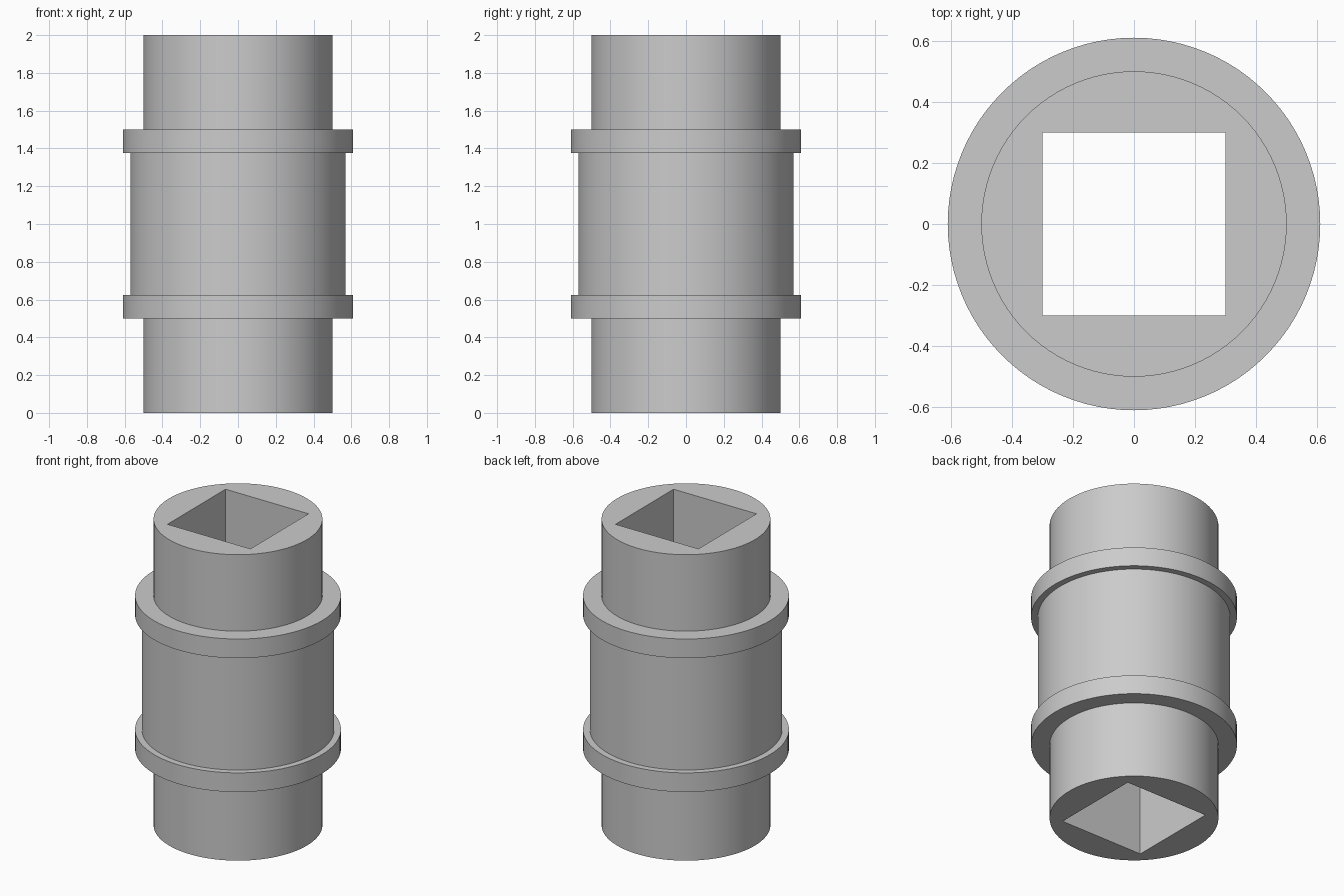
import bpy
import bmesh
import math

SEGMENTS = 96
HEIGHT = 2.0
BORE = 0.6

cube = bpy.data.objects.get("Cube")
if cube:
    bpy.data.objects.remove(cube, do_unlink=True)

# Plain grey metal
grey = bpy.data.materials.new("plain_grey")
grey.use_nodes = True
colour = (0.6, 0.6, 0.6, 1.0)
grey.diffuse_color = colour
grey.node_tree.nodes["Principled BSDF"].inputs["Base Color"].default_value = colour


def add_object(name, bm):
    bmesh.ops.recalc_face_normals(bm, faces=bm.faces)
    mesh = bpy.data.meshes.new(name)
    bm.to_mesh(mesh)
    bm.free()
    mesh.materials.append(grey)
    obj = bpy.data.objects.new(name, mesh)
    bpy.context.collection.objects.link(obj)
    return obj


# Collared sleeve: lower half of the outline, mirrored to the top
lower = [(0.5, 0), (0.5, 0.5), (0.61, 0.5), (0.61, 0.625), (0.57, 0.625)]
outline = lower + [(r, HEIGHT - z) for r, z in reversed(lower)]

bm = bmesh.new()
rings = []
for r, z in outline:
    angles = [math.tau * i / SEGMENTS for i in range(SEGMENTS)]
    rings.append([bm.verts.new((r * math.cos(a), r * math.sin(a), z)) for a in angles])
for a, b in zip(rings, rings[1:]):
    for i in range(SEGMENTS):
        j = (i + 1) % SEGMENTS
        bm.faces.new((a[i], a[j], b[j], b[i]))
bm.faces.new(rings[0])
bm.faces.new(rings[-1])
sleeve = add_object("collared_sleeve", bm)

# Square bore running right through
bm = bmesh.new()
bmesh.ops.create_cube(bm, size=1)
bmesh.ops.scale(bm, vec=(BORE, BORE, HEIGHT + 1), verts=bm.verts)
bmesh.ops.translate(bm, vec=(0, 0, HEIGHT / 2), verts=bm.verts)
cutter = add_object("bore_cutter", bm)
cutter.hide_render = True

cut = sleeve.modifiers.new("square_bore", "BOOLEAN")
cut.operation = "DIFFERENCE"
cut.solver = "EXACT"
cut.object = cutter

bpy.ops.object.select_all(action="DESELECT")
sleeve.select_set(True)
bpy.context.view_layer.objects.active = sleeve
bpy.ops.object.modifier_apply(modifier=cut.name)
bpy.data.objects.remove(cutter, do_unlink=True)

# Smooth round walls, crisp rims
bpy.ops.object.shade_smooth_by_angle(angle=math.radians(30))
